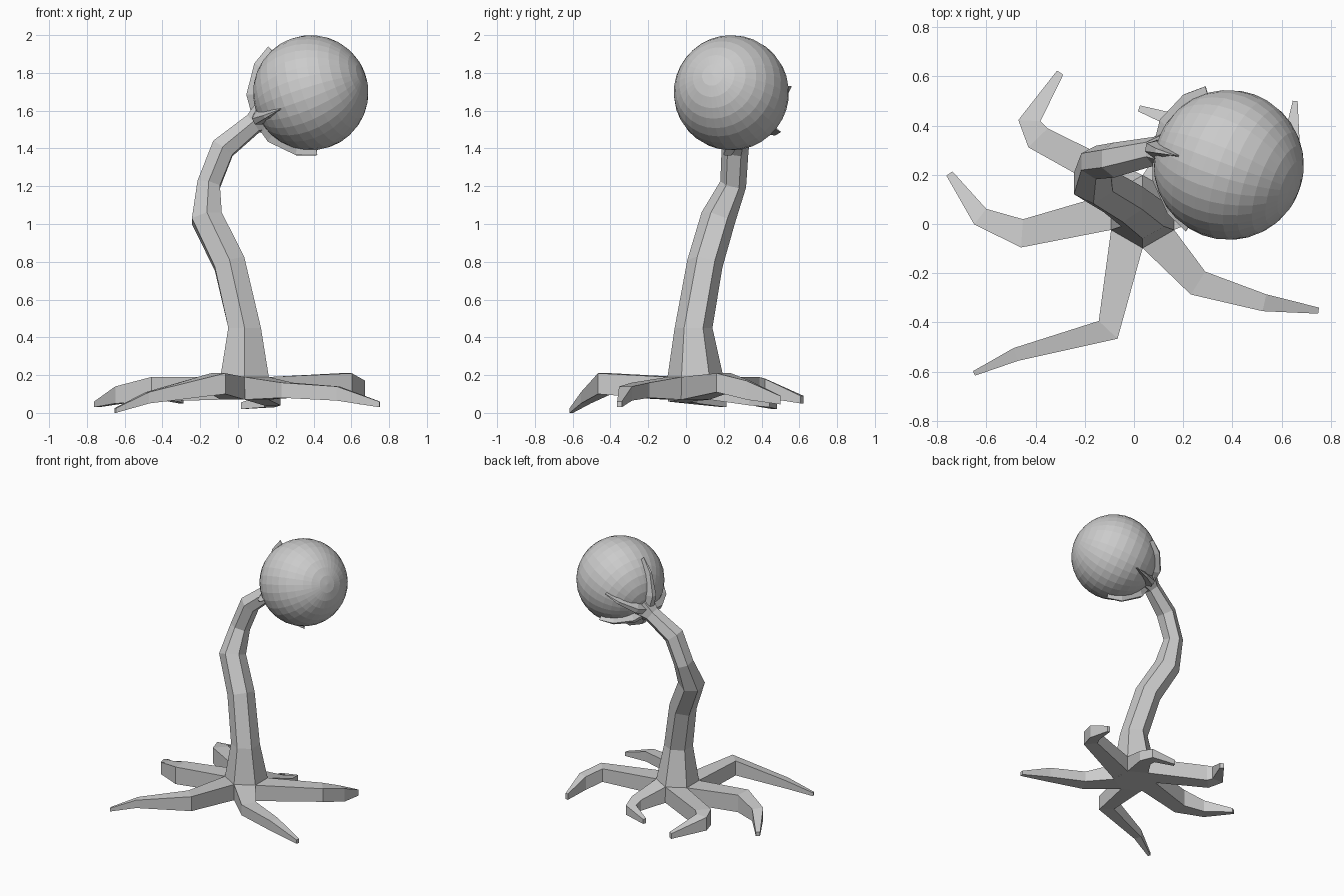
import bpy, bmesh
from math import cos, sin, radians
from mathutils import Vector

if "Cube" in bpy.data.objects:
    bpy.data.objects.remove(bpy.data.objects["Cube"])


def loft(name, rings):
    """Closed skin through equal-sized rings of points."""
    bm = bmesh.new()
    rows = [[bm.verts.new(p) for p in ring] for ring in rings]
    n = len(rows[0])
    for a, b in zip(rows, rows[1:]):
        for i in range(n):
            j = (i + 1) % n
            bm.faces.new((a[i], a[j], b[j], b[i]))
    bm.faces.new(rows[0][::-1])
    bm.faces.new(rows[-1])
    bmesh.ops.recalc_face_normals(bm, faces=bm.faces)
    mesh = bpy.data.meshes.new(name)
    bm.to_mesh(mesh)
    bm.free()
    bpy.context.collection.objects.link(bpy.data.objects.new(name, mesh))


def tangent(pts, i):
    d = Vector()
    if i > 0:
        d += (pts[i] - pts[i - 1]).normalized()
    if i < len(pts) - 1:
        d += (pts[i + 1] - pts[i]).normalized()
    return d.normalized()


def hexagon(c, t, r):
    u = (Vector((1, 0, 0)) - t * t.x).normalized()
    v = t.cross(u)
    return [c + r * (u * cos(radians(a)) + v * sin(radians(a)))
            for a in range(-90, 270, 60)]


# Trunk: bent hexagonal stem (x, y, z, radius)
stem = [(.035, .05, .07, .15), (.035, .05, .19, .148), (.035, .04, .45, .1),
        (-.045, .1, .79, .095), (-.165, .17, 1.03, .093), (-.155, .25, 1.21, .07),
        (-.08, .26, 1.4, .072), (.08, .295, 1.53, .06), (.15, .3, 1.575, .1)]
pts = [Vector(s[:3]) for s in stem]
up = Vector((0, 0, 1))
loft("trunk", [hexagon(p, up if i < 3 else tangent(pts, i), stem[i][3])
               for i, p in enumerate(pts)])

# Roots: one per trunk side (side angle, then x, y, top z, bottom z, width)
roots = {
    "front_left": (240, [(-.105, -.43, .21, .10, .105), (-.48, -.53, .11, .05, .055),
                         (-.65, -.607, .025, .0, .02)]),
    "front_right": (300, [(.26, -.24, .16, .08, .11), (.53, -.32, .14, .065, .07),
                          (.75, -.352, .06, .03, .025)]),
    "left": (180, [(-.455, -.038, .19, .06, .115), (-.625, .03, .14, .05, .08),
                   (-.75, .205, .06, .03, .03)]),
    "back_left": (120, [(-.39, .35, .19, .07, .11), (-.425, .42, .18, .08, .09),
                        (-.3, .615, .09, .05, .03)]),
    "right": (0, [(.57, .2, .21, .11, .1), (.64, .33, .17, .07, .07),
                  (.655, .5, .09, .045, .02)]),
    "back_right": (60, [(.18, .34, .12, .04, .09), (.17, .42, .10, .03, .07),
                        (.02, .47, .055, .02, .025)]),
}
for side, (ang, tail) in roots.items():
    out = Vector((cos(radians(ang)), sin(radians(ang)), 0))
    start = Vector((.035, .05, 0)) + out * .128
    path = [(start.x, start.y, .19, .07, .148)] + tail
    flat = [Vector((p[0], p[1], 0)) for p in path]
    rings = []
    for i, (x, y, top, low, w) in enumerate(path):
        t = tangent(flat, i) if i else out
        s = Vector((-t.y, t.x, 0)) * w / 2
        c = flat[i]
        rings.append([c + s + up * low, c - s + up * low,
                      c - s + up * top, c + s + up * top])
    loft("root_" + side, rings)

# Orb: flat-shaded ball whose pole points away from the stem
centre, radius = Vector((.385, .24, 1.695)), .305
axis = Vector((.27, -.1, .095))
bpy.ops.mesh.primitive_uv_sphere_add(segments=32, ring_count=16, radius=radius,
                                     location=centre,
                                     rotation=axis.to_track_quat('Z', 'Y').to_euler())
bpy.context.object.name = "orb"

# Fingers: tapering claws that hug the orb from the stem end to each tip
hub = Vector((-.265, .06, -.13)).normalized()
tips = {"upper": (.16, .28, 1.94), "side": (.29, .56, 1.73), "back": (.38, .51, 1.48),
        "lower": (.42, .2, 1.36), "front": (.21, -.03, 1.6)}
for name, tip in tips.items():
    d = (Vector(tip) - centre).normalized()
    s = hub.cross(d).normalized()
    rings = []
    for f, w, h in [(0, .12, .035), (.35, .085, .04), (.7, .045, .035), (1, .008, .03)]:
        r = hub.lerp(d, f).normalized()
        inner, outer = centre + r * (radius - .015), centre + r * (radius + h)
        rings.append([inner - s * w / 2, inner + s * w / 2,
                      outer + s * w / 5, outer - s * w / 5])
    loft("finger_" + name, rings)
